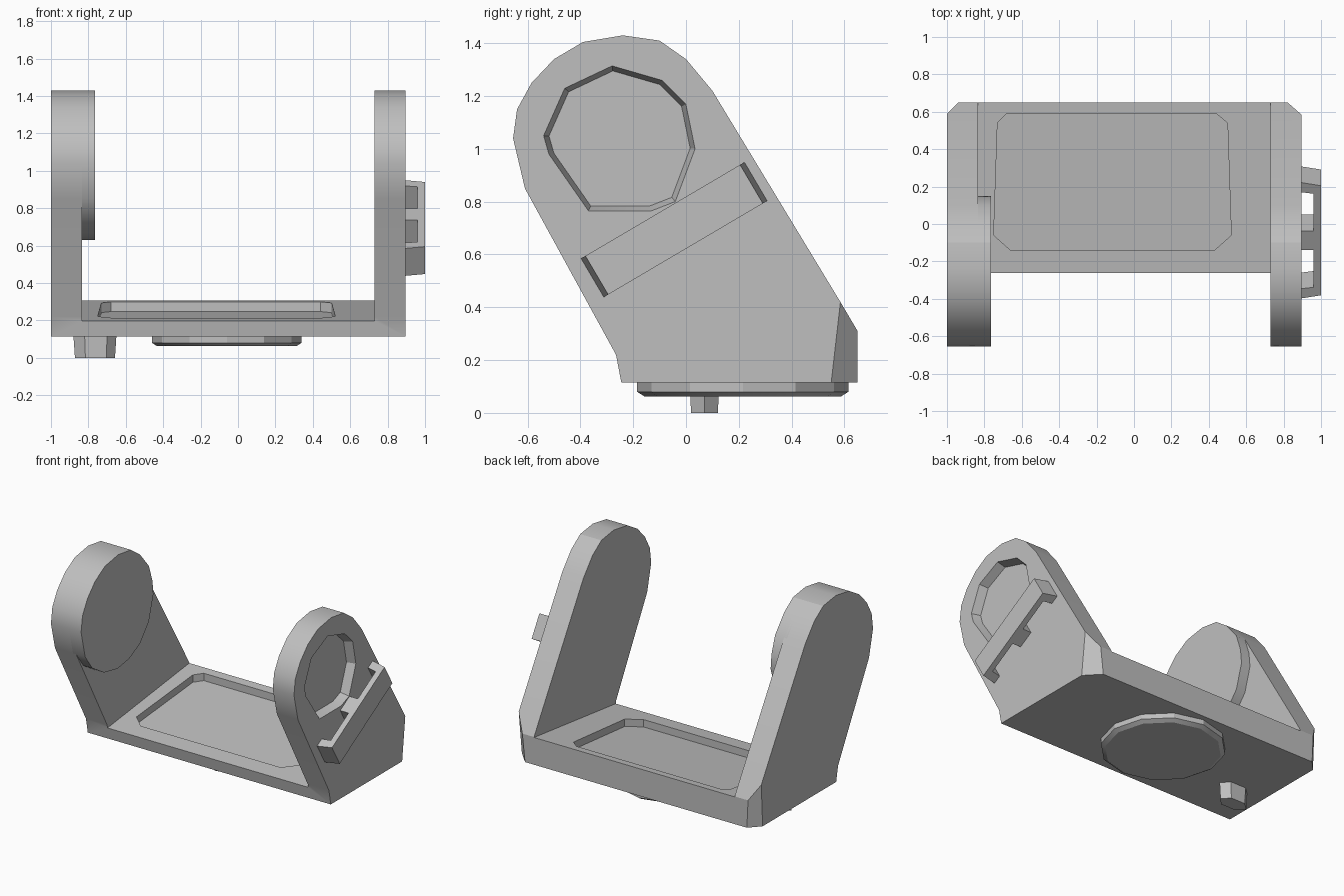
import bpy, bmesh
from math import radians, cos, sin, pi
from mathutils import Vector

if "Cube" in bpy.data.objects:
    bpy.data.objects.remove(bpy.data.objects["Cube"])

grey = bpy.data.materials.new("plain_grey")
grey.use_nodes = True
grey.diffuse_color = (0.52, 0.52, 0.52, 1)
grey.node_tree.nodes["Principled BSDF"].inputs["Base Color"].default_value = (0.52, 0.52, 0.52, 1)


def side(p, q, t):
    """Profile in y-z, extruded along x."""
    return Vector((t, p, q))


def plan(p, q, t):
    """Profile in x-y, extruded along z."""
    return Vector((p, q, t))


def deck(y):
    """Height of the sloping deck of the base."""
    return 0.2 + (y + 0.24) * 0.12


def on_deck(p, q, t):
    return Vector((p, q, deck(q) + t))


def on_rail(p, q, t):
    """Tilted frame on the outer face of the arm: p along, t across, q outward."""
    a = radians(30.5)
    return Vector((q, -0.045 + p * cos(a) - t * sin(a), 0.694 + p * sin(a) + t * cos(a)))


def prism(name, pts, a, b, place, taper=1.0):
    n = len(pts)
    cp, cq = sum(p for p, q in pts) / n, sum(q for p, q in pts) / n
    bm = bmesh.new()
    lo = [bm.verts.new(place(cp + (p - cp) * taper, cq + (q - cq) * taper, a)) for p, q in pts]
    hi = [bm.verts.new(place(p, q, b)) for p, q in pts]
    bm.faces.new(lo)
    bm.faces.new(hi)
    for i in range(n):
        j = (i + 1) % n
        bm.faces.new((lo[i], lo[j], hi[j], hi[i]))
    bmesh.ops.recalc_face_normals(bm, faces=bm.faces[:])
    me = bpy.data.meshes.new(name)
    bm.to_mesh(me)
    bm.free()
    me.materials.append(grey)
    ob = bpy.data.objects.new(name, me)
    bpy.context.collection.objects.link(ob)
    return ob


def activate(ob):
    bpy.ops.object.select_all(action='DESELECT')
    ob.select_set(True)
    bpy.context.view_layer.objects.active = ob


def cut(ob, cutter):
    cutter.hide_render = True
    mod = ob.modifiers.new("cut", 'BOOLEAN')
    mod.operation = 'DIFFERENCE'
    mod.solver = 'EXACT'
    mod.object = cutter
    activate(ob)
    bpy.ops.object.modifier_apply(modifier=mod.name)
    bpy.data.objects.remove(cutter)


def slice_corner(ob, a, b, c):
    """Cut away the rear corner beyond the plane through three points."""
    a, b, c = Vector(a), Vector(b), Vector(c)
    normal = (b - a).cross(c - a)
    if normal.y < 0:
        normal = -normal
    bm = bmesh.new()
    bm.from_mesh(ob.data)
    cutgeo = bmesh.ops.bisect_plane(bm, geom=bm.verts[:] + bm.edges[:] + bm.faces[:],
                                    plane_co=a, plane_no=normal, clear_outer=True)
    edges = [e for e in cutgeo["geom_cut"] if isinstance(e, bmesh.types.BMEdge)]
    bmesh.ops.holes_fill(bm, edges=edges)
    bmesh.ops.recalc_face_normals(bm, faces=bm.faces[:])
    bm.to_mesh(ob.data)
    bm.free()


# Frame: side outline extruded full width, then hollowed into a U
crown = [(-.61, .85), (-.655, 1.04), (-.64, 1.15), (-.585, 1.25), (-.5, 1.34), (-.39, 1.405),
         (-.24, 1.43), (-.1, 1.41), (0, 1.34), (.1, 1.22)]
foot = [(.585, .42), (.65, .31), (.65, .115), (-.245, .115), (-.265, .22)]
frame = prism("frame", crown + foot, -1, .895, side)
slice_corner(frame, (.895, .55, .115), (.895, .585, .42), (.8, .65, .115))
slice_corner(frame, (-1, .575, .115), (-1, .59, .42), (-.93, .65, .115))
cut(frame, prism("gap_cutter", [(-2, deck(-2)), (2, deck(2)), (2, 3), (-2, 3)], -.835, .73, side))

# Tray pocket in the deck
tray = [(-.66, -.14), (.43, -.14), (.52, -.06), (.5, .54), (.44, .59),
        (-.68, .59), (-.73, .54), (-.75, -.06)]
cut(frame, prism("tray_cutter", tray, -.052, .1, on_deck))

# Round recess in the outer face of the left arm
recess = [(-.54, 1.05), (-.46, 1.23), (-.28, 1.315), (-.09, 1.26), (0, 1.17),
          (.035, 1), (-.04, .8), (-.13, .765), (-.37, .765), (-.52, .98)]
cut(frame, prism("recess_cutter", recess, .835, .897, side, 0.93))

# Round pad on the inner face of the right arm
under = [(.14, 1.1), (.15, 1.0), (.1, .83), (0, .71), (-.12, .65), (-.25, .63), (-.4, .66), (-.53, .74)]
pad = prism("inner_pad", crown + under, -.86, -.765, side)

# Rail with end feet and a middle post, tilted on the left arm
half = [(.06, .89), (.06, .96), (.29, .96), (.3, .89), (.36, .89), (.34, 1.0)]
rail = prism("rail", half + [(-p, q) for p, q in reversed(half)], -.085, .085, on_rail)

# Round turntable foot and small locating peg underneath
ring = [(-.06 + .4 * cos(i * pi / 6), .215 + .4 * sin(i * pi / 6)) for i in range(12)]
rim = prism("turntable_rim", ring, .08, .12, plan)
base = prism("turntable_base", ring, .062, .08, plan, 0.93)
peg = prism("locating_peg", [(-.65, .07), (-.7, .125), (-.82, .125), (-.88, .07), (-.82, .015), (-.7, .015)],
            0, .12, plan, 0.93)

for ob in (frame, pad, rail, rim, base, peg):
    activate(ob)
    bpy.ops.object.shade_smooth_by_angle(angle=radians(25))
